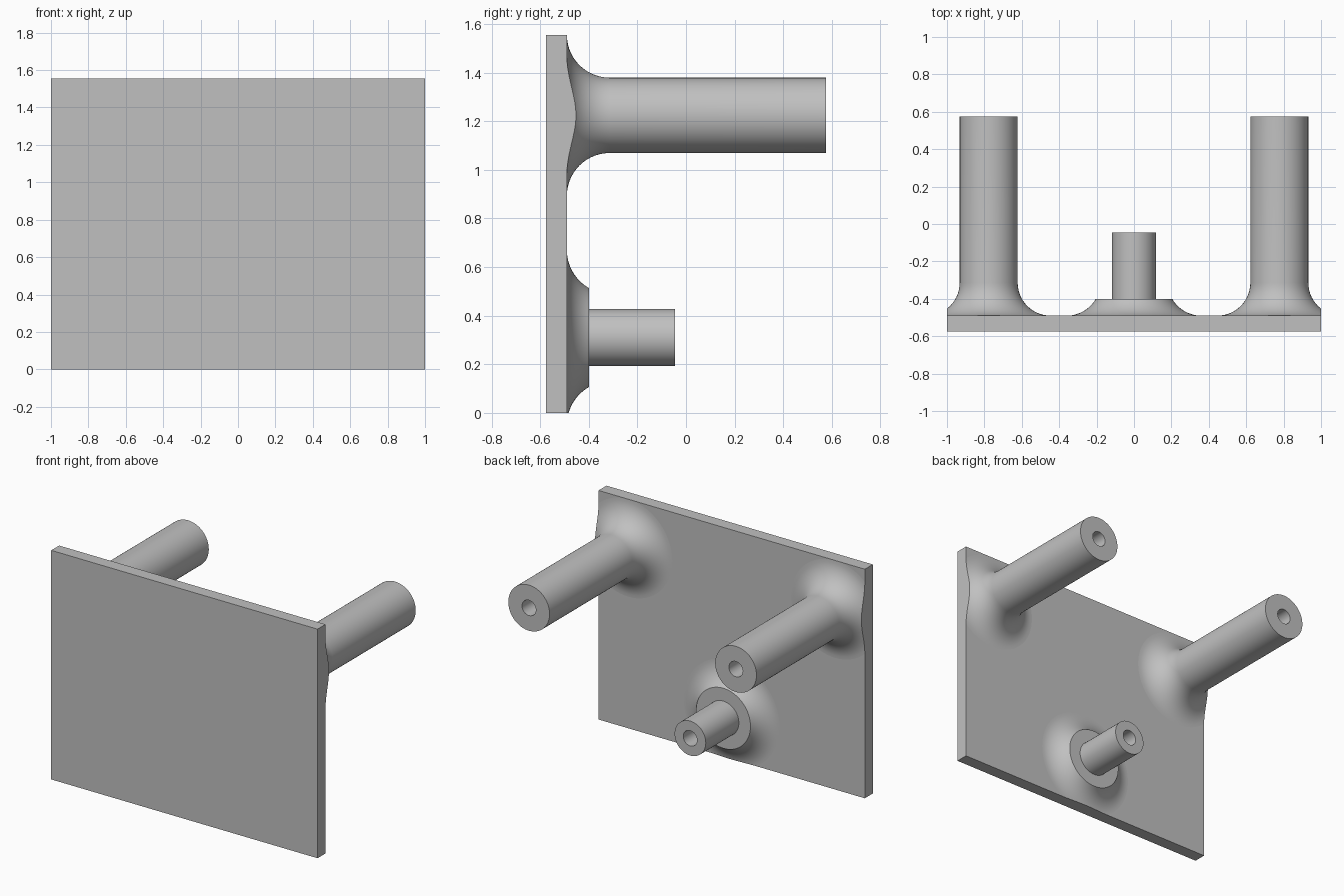
import bpy, bmesh, math
from mathutils import Vector, Matrix

cube = bpy.data.objects.get("Cube")
if cube:
    bpy.data.objects.remove(cube, do_unlink=True)

WIDTH, HEIGHT = 2.0, 1.555
FRONT, BACK = -0.575, -0.49      # plate faces along y
POST_END = 0.575
HOLE = 0.052

grey = bpy.data.materials.new("plain grey")
grey.use_nodes = True
colour = (0.53, 0.53, 0.53, 1)
grey.diffuse_color = colour
grey.node_tree.nodes["Principled BSDF"].inputs["Base Color"].default_value = colour


def finish(name, bm):
    bmesh.ops.recalc_face_normals(bm, faces=bm.faces[:])
    mesh = bpy.data.meshes.new(name)
    bm.to_mesh(mesh)
    bm.free()
    mesh.materials.append(grey)
    mesh.shade_smooth()
    mesh.set_sharp_from_angle(angle=math.radians(30))
    obj = bpy.data.objects.new(name, mesh)
    bpy.context.collection.objects.link(obj)
    return obj


def flare(radius, fillet, top):
    """Concave fillet profile from the plate up to y = top, as (radius, y)."""
    sweep = math.acos(max(0.0, (BACK + fillet - top) / fillet))
    steps = 14
    return [(radius + fillet - fillet * math.sin(sweep * i / steps),
             BACK + fillet - fillet * math.cos(sweep * i / steps))
            for i in range(steps + 1)]


def lathe(name, profile, x, z, clip_co, clip_no):
    """Spin a profile about the y axis, place it, trim it at the plate edge."""
    bm = bmesh.new()
    verts = [bm.verts.new((r, y, 0)) for r, y in profile]
    edges = [bm.edges.new(pair) for pair in zip(verts, verts[1:])]
    bmesh.ops.spin(bm, geom=verts + edges, cent=(0, 0, 0), axis=(0, 1, 0),
                   angle=math.tau, steps=72)
    bmesh.ops.remove_doubles(bm, verts=bm.verts[:], dist=1e-5)
    bmesh.ops.transform(bm, matrix=Matrix.Translation((x, 0, z)), verts=bm.verts[:])
    bmesh.ops.bisect_plane(bm, geom=bm.verts[:] + bm.edges[:] + bm.faces[:],
                           plane_co=Vector(clip_co), plane_no=Vector(clip_no),
                           clear_outer=True)
    bmesh.ops.holes_fill(bm, edges=[e for e in bm.edges if e.is_boundary], sides=0)
    return finish(name, bm)


def bored_end(radius, end, depth):
    return [(radius, end), (HOLE, end), (HOLE, end - depth), (0, end - depth)]


# Flat plate
bm = bmesh.new()
bmesh.ops.create_cube(bm, size=1)
bmesh.ops.scale(bm, vec=(WIDTH, BACK - FRONT, HEIGHT), verts=bm.verts[:])
bmesh.ops.translate(bm, vec=(0, (FRONT + BACK) / 2, HEIGHT / 2), verts=bm.verts[:])
finish("plate", bm)

# Two long upper posts with flared roots
post_radius, post_fillet = 0.155, 0.176
post = ([(0, BACK)] + flare(post_radius, post_fillet, BACK + post_fillet)
        + bored_end(post_radius, POST_END, 0.4))
for side, label in ((1, "left_post"), (-1, "right_post")):
    lathe(label, post, side * 0.777, 1.224, (side, 0, 0), (side, 0, 0))

# Short lower pin on a flared, flat-topped foot
pin_radius, shoulder = 0.117, -0.40
pin = ([(0, BACK)] + flare(0.18, 0.18, shoulder)
       + [(pin_radius, shoulder)] + bored_end(pin_radius, -0.045, 0.25))
lathe("lower_pin", pin, 0, 0.31, (0, 0, 0), (0, 0, -1))
